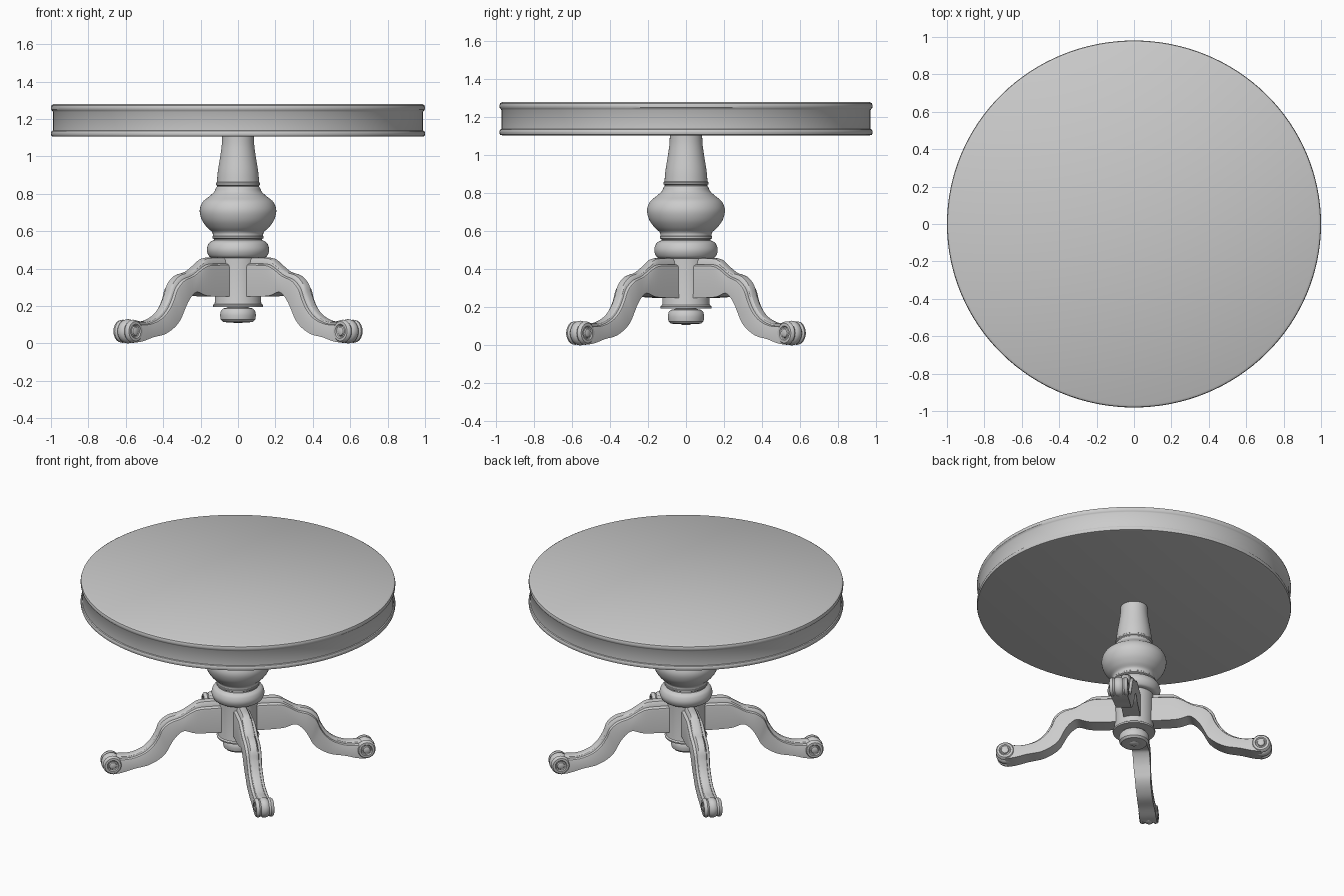
import bpy, bmesh, math
from mathutils import Matrix, Vector

if "Cube" in bpy.data.objects:
    bpy.data.objects.remove(bpy.data.objects["Cube"])


def finish(name, bm, matrix=None, angle=35):
    bmesh.ops.remove_doubles(bm, verts=bm.verts, dist=1e-5)
    if matrix:
        bm.transform(matrix)
    bmesh.ops.recalc_face_normals(bm, faces=bm.faces)
    mesh = bpy.data.meshes.new(name)
    bm.to_mesh(mesh)
    bm.free()
    ob = bpy.data.objects.new(name, mesh)
    bpy.context.collection.objects.link(ob)
    bpy.ops.object.select_all(action='DESELECT')
    ob.select_set(True)
    bpy.context.view_layer.objects.active = ob
    bpy.ops.object.shade_smooth_by_angle(angle=math.radians(angle))
    return ob


def skin(bm, rings):
    # join closed rings of points into a tube with capped ends
    vs = [[bm.verts.new(p) for p in ring] for ring in rings]
    n = len(vs[0])
    for a, b in zip(vs, vs[1:]):
        for i in range(n):
            j = (i + 1) % n
            bm.faces.new((a[i], a[j], b[j], b[i]))
    bm.faces.new(vs[0])
    bm.faces.new(vs[-1])


def lathe(name, profile, sides, matrix=None):
    bm = bmesh.new()
    skin(bm, [[(r * math.cos(2 * math.pi * i / sides),
                r * math.sin(2 * math.pi * i / sides), z)
               for i in range(sides)] for r, z in profile])
    return finish(name, bm, matrix)


def spline(pts, steps):
    # Catmull-Rom through points of any dimension
    pts = [Vector(p) for p in pts]
    out = []
    for i in range(len(pts) - 1):
        p0, p1 = pts[max(i - 1, 0)], pts[i]
        p2, p3 = pts[i + 1], pts[min(i + 2, len(pts) - 1)]
        for s in range(steps):
            t = s / steps
            out.append(0.5 * (2 * p1 + (p2 - p0) * t
                              + (2 * p0 - 5 * p1 + 4 * p2 - p3) * t * t
                              + (3 * p1 - p0 - 3 * p2 + p3) * t ** 3))
    return out + [pts[-1]]


# Table top with rounded upper and lower mouldings
lathe("table_top", [
    (.985, 1.105), (.997, 1.108), (1.0, 1.118), (1.0, 1.126), (.996, 1.135),
    (.990, 1.138), (.990, 1.238), (.994, 1.244), (.999, 1.25), (1.0, 1.262),
    (.997, 1.273), (.985, 1.28)], 128, Matrix.Diagonal((1, .981, 1, 1)))

# Turned pedestal: tapered neck, vase bulb, ring and lower drum
bulb = [tuple(p) for p in spline([
    (.135, .575), (.138, .595), (.165, .62), (.193, .66), (.205, .71),
    (.190, .755), (.155, .785), (.128, .81), (.118, .832)], 4)]
ring = [tuple(p) for p in spline([
    (.125, .457), (.150, .462), (.164, .485), (.166, .51),
    (.155, .537), (.135, .55)], 4)]
neck = [tuple(p) for p in spline([
    (.113, .862), (.108, .92), (.095, 1.0), (.087, 1.06), (.085, 1.11)], 4)]
lathe("pedestal", [(.10, .195), (.133, .195), (.135, .205), (.126, .212), (.124, .22)]
      + ring + [(.129, .552), (.129, .558), (.137, .563), (.137, .573)]
      + bulb + [(.112, .838), (.112, .843), (.118, .848), (.118, .858)] + neck, 64)

# Bun finial under the pedestal
lathe("finial", [(.02, .108), (.03, .114), (.055, .112), (.08, .115), (.092, .127),
                 (.096, .15), (.092, .173), (.08, .187), (.055, .192), (.055, .21)], 48)

# Leg stations: top r, top z, bottom r, bottom z, half width
stations = spline([
    (.08, .46, .08, .25, .055), (.18, .46, .18, .25, .055),
    (.26, .455, .29, .255, .055), (.31, .425, .36, .275, .055),
    (.38, .385, .40, .255, .055), (.46, .364, .435, .215, .055),
    (.515, .32, .46, .17, .053), (.54, .26, .485, .125, .05),
    (.575, .20, .53, .085, .05), (.63, .15, .60, .05, .05),
    (.71, .12, .69, .033, .052), (.79, .12, .77, .012, .054),
    (.83, .115, .83, .004, .054)], 4)
# Half cross-section: share of half width, share of height (raised spine on top)
half = [(1, 0), (1, .74), (.94, .80), (.80, .83), (.62, .84), (.55, .93),
        (.40, .985), (.15, 1)]
section = half + [(-w, h) for w, h in reversed(half)]

# Scroll foot: three-lobed drum with a boss at each side
lobes = [(.012, -.064), (.022, -.060), (.026, -.053), (.032, -.053), (.038, -.060),
         (.052, -.059), (.060, -.050), (.062, -.038), (.054, -.026), (.062, -.016)]
foot = lobes + [(.065, 0)] + [(r, -v) for r, v in reversed(lobes)]

for k, side in enumerate(("back_right", "back_left", "front_left", "front_right")):
    place = Matrix.Diagonal((1, .945, 1, 1)) @ Matrix.Rotation(math.pi / 4 + k * math.pi / 2, 4, 'Z')
    bm = bmesh.new()
    rings = []
    for tr, tz, br, bz, hw in stations:
        rings.append([(br + (tr - br) * h, w * hw, bz + (tz - bz) * h) for w, h in section])
    skin(bm, rings)
    finish(side + "_leg", bm, place, 30)
    lathe(side + "_scroll_foot", foot, 32,
          place @ Matrix.Translation((.832, 0, .065)) @ Matrix.Rotation(math.pi / 2, 4, 'X'))
